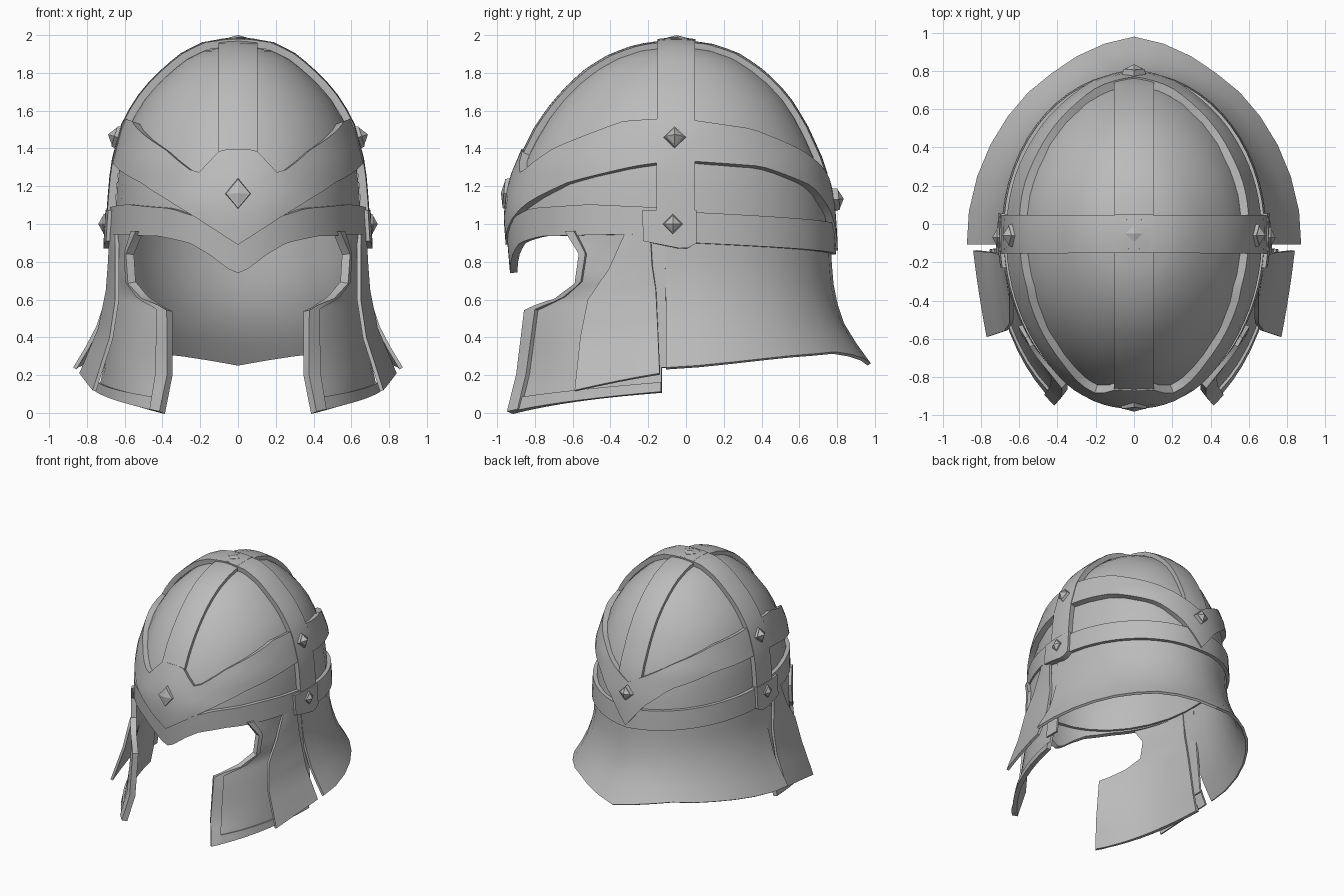
import bpy, bmesh, math
from mathutils import Vector

if "Cube" in bpy.data.objects:
    bpy.data.objects.remove(bpy.data.objects["Cube"])

steel = bpy.data.materials.new("grey steel")
steel.use_nodes = True
steel.diffuse_color = (0.5, 0.5, 0.5, 1)
steel.node_tree.nodes["Principled BSDF"].inputs["Base Color"].default_value = (0.5, 0.5, 0.5, 1)

CY = -0.05
TOP = 1.95


def lerp_table(table, t):
    """Piecewise linear lookup in (key, value...) rows with rising keys."""
    if t <= table[0][0]:
        return table[0][1:]
    for lo, hi in zip(table, table[1:]):
        if t <= hi[0]:
            f = (t - lo[0]) / (hi[0] - lo[0])
            return tuple(a + (b - a) * f for a, b in zip(lo[1:], hi[1:]))
    return table[-1][1:]


# Height, half width, front depth, back depth of the helmet body
BODY = [(0.24, 0.87, 0.80, 1.04), (0.32, 0.82, 0.80, 0.98), (0.45, 0.75, 0.80, 0.89),
        (0.6, 0.70, 0.80, 0.84), (0.72, 0.67, 0.85, 0.82), (0.95, 0.66, 0.87, 0.81),
        (1.1, 0.65, 0.88, 0.80), (1.3, 0.635, 0.825, 0.76), (1.5, 0.585, 0.725, 0.67),
        (1.62, 0.525, 0.64, 0.60), (1.72, 0.445, 0.55, 0.52), (1.8, 0.365, 0.46, 0.43),
        (1.87, 0.28, 0.345, 0.33), (1.92, 0.18, 0.21, 0.20), (TOP, 0.0, 0.0, 0.0)]


def body(deg, z, lift=0.0):
    """Point on the body: 0 degrees is the front, 90 the left, 180 the back."""
    w, front, back = lerp_table(BODY, z)
    a = math.radians(deg)
    c = math.cos(a)
    p = Vector((w * math.sin(a), CY - (front if c > 0 else back) * c, z))
    out = p - Vector((0, CY, min(z, 1.0)))
    return p + out.normalized() * lift


def finish(obj, angle=28):
    obj.data.materials.append(steel)
    bpy.ops.object.select_all(action='DESELECT')
    obj.select_set(True)
    bpy.context.view_layer.objects.active = obj
    bpy.ops.object.convert(target='MESH')
    bpy.ops.object.shade_smooth_by_angle(angle=math.radians(angle))


def sheet(name, fn, nu, nv, thick, side=-1, mirror=False):
    """Thick sheet through fn(u, v), u running leftwards round the body, v upwards."""
    bm = bmesh.new()
    rows = [[bm.verts.new(fn(i / nu, j / nv)) for i in range(nu + 1)] for j in range(nv + 1)]
    for r0, r1 in zip(rows, rows[1:]):
        for i in range(nu):
            bm.faces.new((r0[i], r0[i + 1], r1[i + 1], r1[i]))
    bmesh.ops.remove_doubles(bm, verts=bm.verts, dist=0.0005)
    mesh = bpy.data.meshes.new(name)
    bm.to_mesh(mesh)
    bm.free()
    obj = bpy.data.objects.new(name, mesh)
    bpy.context.collection.objects.link(obj)
    solid = obj.modifiers.new("thickness", 'SOLIDIFY')
    solid.thickness = thick
    solid.offset = side
    if mirror:
        obj.modifiers.new("mirror", 'MIRROR')
    finish(obj)


def band(name, a0, a1, low, high, lift, thick, nu=40, nv=4, mirror=False):
    """Strip round the body between two edge curves given over the angle."""
    def fn(u, v):
        a = a0 + (a1 - a0) * u
        key = abs(a) if abs(a) <= 180 else 360 - abs(a)
        lo, hi = lerp_table(low, key)[0], lerp_table(high, key)[0]
        return body(a, lo + (hi - lo) * v, lift)
    sheet(name, fn, nu, nv, thick, mirror=mirror)


def crest(name, centre, half, z0, lift):
    """Raised strip of even width climbing from z0 to the crown."""
    def fn(u, v):
        z = z0 + (1.938 - z0) * math.sin(v * math.pi / 2)
        w, front, back = lerp_table(BODY, z)
        r = w if centre in (0, 180) else (front + back) / 2
        spread = math.degrees(math.asin(min(1, half / r)))
        return body(centre + spread * (2 * u - 1), z, lift)
    sheet(name, fn, 6, 16, 0.04)


# Dome
sheet("dome", lambda u, v: body(360 * u - 180, 0.95 + (TOP - 0.95) * math.sin(v * math.pi / 2)),
      30, 12, 0.03)

# Neck guard flaring out at the back
band("neck_guard", 86, 274, [(86, 0.24), (90, 0.24), (124, 0.30), (150, 0.325), (165, 0.30), (180, 0.262)],
     [(86, 1.0)], 0.005, 0.02, 18, 7)

# Brow band sweeping from a point at the front, over the sides, to the back
BROW_LOW = [(0, 0.89), (17, 1.02), (33, 1.12), (50, 1.21), (75, 1.29), (90, 1.32),
            (124, 1.29), (151, 1.19), (168, 1.04), (180, 0.86)]
BROW_HIGH = [(0, 1.38), (8, 1.38), (19, 1.25), (37, 1.38), (68, 1.52), (90, 1.535),
             (124, 1.48), (151, 1.37), (180, 1.2)]
band("brow_band", -180, 180, BROW_LOW, BROW_HIGH, 0.04, 0.045, 80, 4)

# Lower bands: pointed nose band at the front, plain band at the back
band("nose_band", -85, 85, [(0, 0.74), (4, 0.76), (13, 0.84), (22, 0.9), (37, 0.935), (90, 0.95)],
     [(0, 0.92), (17, 1.03), (32, 1.08), (60, 1.1), (90, 1.08)], 0.03, 0.04, 40, 3)
band("back_band", 96, 180, [(96, 0.9), (180, 0.84)], [(96, 1.06), (180, 1.0)],
     0.03, 0.035, 14, 2, mirror=True)

# Crests crossing under a square plate on the crown
for label, centre, half, z0, lift in (("front", 0, 0.1, 1.3, 0.032), ("back", 180, 0.1, 1.1, 0.032),
                                      ("left", 90, 0.095, 0.95, 0.044),
                                      ("right", -90, 0.095, 0.95, 0.044)):
    crest(label + "_crest", centre, half, z0, lift)


def crown_point(u, v):
    x, y = 0.2 * u - 0.1, 0.2 * v - 0.1
    return Vector((x, CY + y, 1.992 - 0.13 * math.hypot(x, y)))


sheet("crown_plate", crown_point, 4, 4, 0.03)

# Pointed lugs where the side crests end
band("side_lugs", 79, 97, [(79, 0.91), (93, 0.865), (97, 0.90)], [(79, 1.07)],
     0.05, 0.05, 6, 2, mirror=True)


def three(rows):
    """Surface whose rows are curves through front, middle and back points."""
    keyed = [(k / (len(rows) - 1),) + sum(r, ()) for k, r in enumerate(rows)]

    def fn(u, v):
        c = lerp_table(keyed, v)
        a, b, d = Vector(c[0:3]), Vector(c[3:6]), Vector(c[6:9])
        return a * (1 - u) * (1 - 2 * u) + b * 4 * u * (1 - u) + d * u * (2 * u - 1)
    return fn


# Cheek guards with a raised rim along the face opening and hem
cheek = three([
    ((.40, -.93, .00), (.62, -.60, .06), (.74, -.13, .11)),
    ((.36, -.88, .20), (.61, -.57, .22), (.71, -.13, .25)),
    ((.36, -.84, .54), (.58, -.53, .55), (.68, -.15, .55)),
    ((.49, -.68, .61), (.60, -.45, .63), (.67, -.16, .65)),
    ((.56, -.58, .69), (.62, -.40, .72), (.66, -.17, .75)),
    ((.57, -.56, .84), (.62, -.38, .85), (.66, -.18, .86)),
    ((.52, -.63, .96), (.62, -.40, .97), (.65, -.18, .98))])
sheet("cheek_guards", cheek, 10, 18, 0.02, mirror=True)
sheet("cheek_face_rims", lambda u, v: cheek(0.1 * u, v), 2, 18, 0.025, 1, True)
sheet("cheek_hem_rims", lambda u, v: cheek(0.1 + 0.9 * u, 0.06 * v), 8, 1, 0.015, 1, True)

# Flared side plates over the cheek guards
plate = three([
    ((.77, -.59, .12), (.81, -.36, .17), (.84, -.14, .21)),
    ((.68, -.56, .40), (.72, -.36, .42), (.74, -.15, .45)),
    ((.65, -.52, .60), (.68, -.34, .62), (.70, -.16, .65)),
    ((.65, -.41, .76), (.67, -.30, .77), (.69, -.18, .78)),
    ((.65, -.32, .96), (.67, -.26, .96), (.68, -.19, .96))])
sheet("side_plates", plate, 6, 12, 0.02, mirror=True)

# Inner strips closing the gap between cheek and neck guards
sheet("side_gap_strips", lambda u, v: Vector((0.72 - 0.07 * v, -0.18 + 0.12 * u, 0.24 + 0.74 * v)),
      2, 4, 0.015, mirror=True)


# Diamond studs on square seats
def stud(name, loc, normal, size, tall, height):
    bm = bmesh.new()
    for r, r2, h0, h1 in ((1.0, 0.85, -0.03, 0.015), (0.75, 0.0, 0.015, height)):
        made = bmesh.ops.create_cone(bm, cap_ends=True, segments=4, radius1=size * r,
                                     radius2=size * r2, depth=h1 - h0)["verts"]
        bmesh.ops.translate(bm, verts=made, vec=(0, 0, (h0 + h1) / 2))
    bmesh.ops.scale(bm, verts=bm.verts, vec=(1, tall, 1))
    mesh = bpy.data.meshes.new(name)
    bm.to_mesh(mesh)
    bm.free()
    obj = bpy.data.objects.new(name, mesh)
    bpy.context.collection.objects.link(obj)
    obj.location = loc
    obj.rotation_euler = Vector(normal).to_track_quat('Z', 'Y').to_euler()
    finish(obj, 5)


stud("front_stud", (0, -0.95, 1.16), (0, -1, 0.1), 0.075, 1.2, 0.03)
stud("back_stud", (0, 0.795, 1.13), (0, 1, 0.1), 0.065, 1.0, 0.04)
stud("crown_stud", (0, CY, 1.973), (0, 0, 1), 0.06, 1.0, 0.027)
for label, s in (("left", 1), ("right", -1)):
    stud(label + "_upper_stud", (s * 0.64, -0.06, 1.46), (s, 0, 0.3), 0.065, 1.0, 0.05)
    stud(label + "_lower_stud", (s * 0.70, -0.07, 1.0), (s, 0, 0), 0.06, 1.0, 0.04)
